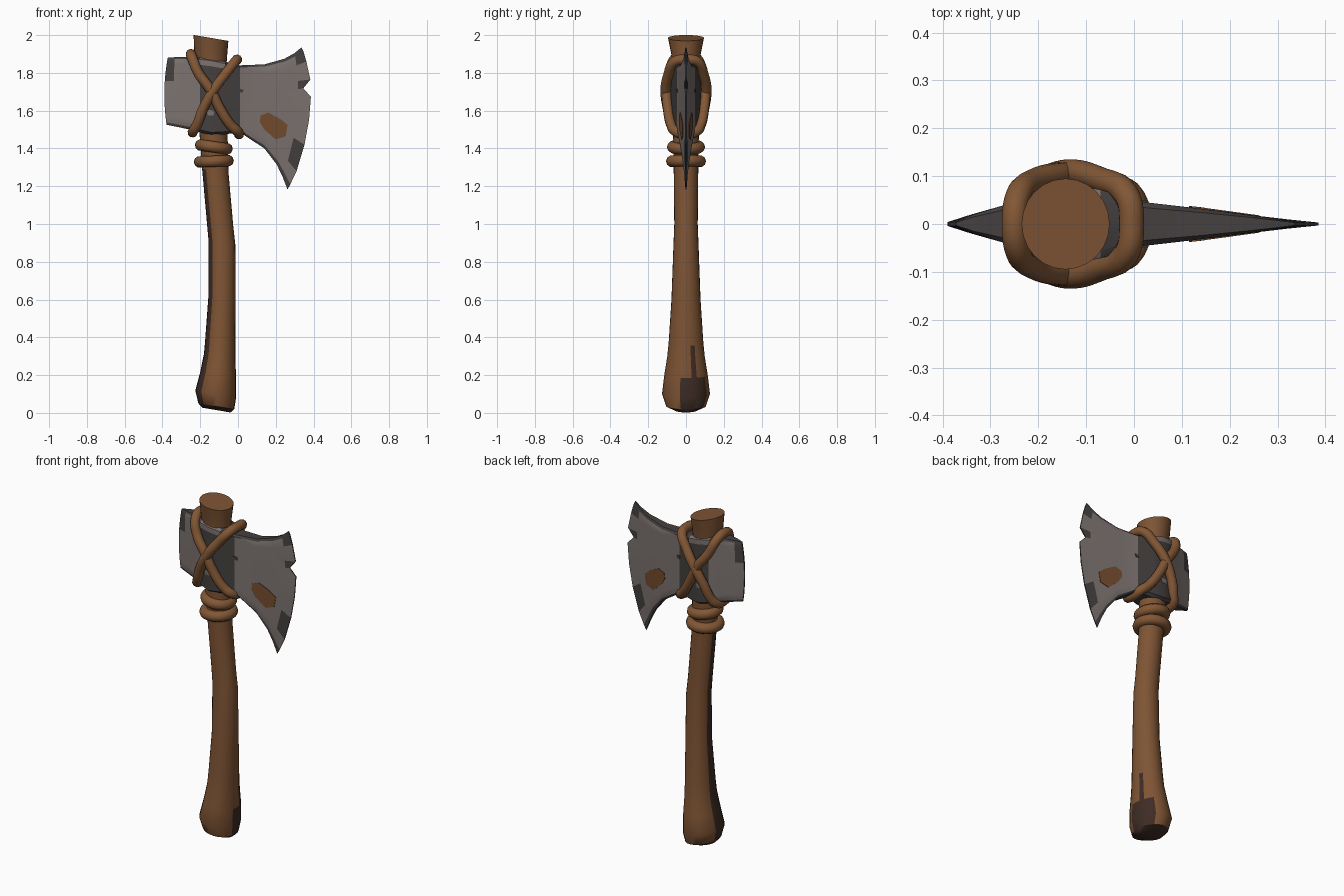
import bpy, bmesh, math
from mathutils import Vector
from mathutils.bvhtree import BVHTree

if "Cube" in bpy.data.objects:
    bpy.data.objects.remove(bpy.data.objects["Cube"])


def material(name, rgb):
    lin = [(c / 255 / 12.92) if c < 11 else ((c / 255 + 0.055) / 1.055) ** 2.4 for c in rgb]
    m = bpy.data.materials.new(name)
    m.diffuse_color = (*lin, 1)
    m.use_nodes = True
    m.node_tree.nodes["Principled BSDF"].inputs["Base Color"].default_value = m.diffuse_color
    return m


BROWN = material("brown wood", (126, 84, 52))
DARK_BROWN = material("dark brown wood", (62, 44, 36))
STEEL = material("grey steel", (124, 115, 112))
DARK_STEEL = material("dark steel", (68, 64, 63))
STRAP = material("leather brown", (130, 87, 53))
RUST = material("rust brown", (116, 76, 46))


def smooth(obj, angle):
    bpy.ops.object.select_all(action='DESELECT')
    obj.select_set(True)
    bpy.context.view_layer.objects.active = obj
    bpy.ops.object.shade_smooth_by_angle(angle=math.radians(angle))


def add_mesh(name, bm, mats, angle=40):
    bmesh.ops.recalc_face_normals(bm, faces=bm.faces[:])
    me = bpy.data.meshes.new(name)
    bm.to_mesh(me)
    obj = bpy.data.objects.new(name, me)
    bpy.context.collection.objects.link(obj)
    for m in mats:
        me.materials.append(m)
    smooth(obj, angle)
    return obj


# Handle: stacked ovals (z, centre x, half x, half y), ends cut on a slant
stations = [(.015, -.115, .075, .06), (.035, -.115, .095, .105), (.1, -.118, .108, .127),
            (.2, -.105, .095, .115), (.3, -.097, .083, .099), (.37, -.094, .08, .092),
            (.6, -.085, .072, .077), (.9, -.085, .071, .066), (1.0, -.095, .07, .062),
            (1.28, -.12, .07, .065), (1.48, -.13, .075, .068), (1.84, -.14, .078, .073),
            (1.9, -.145, .087, .078), (1.985, -.143, .092, .095)]
N = 24
bm = bmesh.new()
rings = []
for z, cx, rx, ry in stations:
    ring = []
    for i in range(N):
        a = math.tau * i / N
        x = rx * math.cos(a)
        ring.append(bm.verts.new((cx + x, ry * math.sin(a), z - 0.17 * x)))
    rings.append(ring)
for k in range(len(rings) - 1):
    z = stations[k][0]
    for i in range(N):
        j = (i + 1) % N
        f = bm.faces.new((rings[k][i], rings[k][j], rings[k + 1][j], rings[k + 1][i]))
        deg = 360 * (i + 0.5) / N
        strip = 165 < deg < 220 and z < 1.28
        wedge = (z < .2 and (deg < 60 or deg > 350)) or (z < .36 and 10 < deg < 35)
        f.material_index = int(strip or wedge or z < .03)
bm.faces.new(rings[0]).material_index = 1
bm.faces.new(rings[-1])
add_mesh("handle", bm, [BROWN, DARK_BROWN], 45)

# Axe head: columns from poll to cutting edge
# (top x, top z, bottom x, bottom z, bulge, half thickness)
columns = [(-.372, 1.88, -.378, 1.525, -.015, .004), (-.335, 1.883, -.335, 1.517, -.005, .02),
           (-.255, 1.885, -.255, 1.50, 0, .044), (-.2, 1.882, -.2, 1.485, 0, .072),
           (-.14, 1.875, -.14, 1.47, 0, .083), (-.07, 1.86, -.07, 1.475, 0, .072),
           (.01, 1.84, .01, 1.485, 0, .047), (.14, 1.845, .14, 1.40, 0, .032),
           (.246, 1.875, .205, 1.315, .02, .018), (.30, 1.905, .236, 1.25, .045, .01)]
edge = [(.336, 1.935), (.346, 1.915), (.362, 1.86), (.383, 1.765), (.345, 1.717), (.386, 1.675),
        (.376, 1.55), (.352, 1.42), (.31, 1.28), (.277, 1.21), (.262, 1.183)]
fr = [(edge[0][1] - z) / (edge[0][1] - edge[-1][1]) for x, z in edge]
last = len(fr) - 1
profile = []
for tx, tz, bx, bz, bulge, th in columns:
    profile.append([(tx + (bx - tx) * f + bulge * (1 - (2 * f - 1) ** 2), tz + (bz - tz) * f,
                     th * (0.75 if r in (0, last) else 1)) for r, f in enumerate(fr)])
profile.append([(x, z, .003) for x, z in edge])

bm = bmesh.new()
sides = [[[bm.verts.new((x, s * t, z)) for x, z, t in col] for col in profile] for s in (-1, 1)]
C = len(profile)
for grid in sides:
    for c in range(C - 1):
        for r in range(last):
            f = bm.faces.new((grid[c][r], grid[c + 1][r], grid[c + 1][r + 1], grid[c][r + 1]))
            p = f.calc_center_median()
            rim = r in (0, last - 1) and not -.2 < p.x < -.07
            socket = -.2 < p.x < -.02 and p.z < 1.83
            corner = c == 0 and (p.z > 1.76 or p.z < 1.55)
            nick = c == C - 2 and r in (0, 1, 3, 7)
            f.material_index = int(rim or socket or corner or nick)
a, b = sides
for c in range(C - 1):
    for r in (0, last):
        bm.faces.new((a[c][r], a[c + 1][r], b[c + 1][r], b[c][r])).material_index = 1
for r in range(last):
    for c in (0, C - 1):
        bm.faces.new((a[c][r], a[c][r + 1], b[c][r + 1], b[c][r])).material_index = 1
bm.normal_update()
tree = BVHTree.FromBMesh(bm)
add_mesh("axe_head", bm, [STEEL, DARK_STEEL], 30)


# Thin patches laid on both faces of the head
def patch(name, outline, mat):
    n = len(outline)
    mid = (sum(p[0] for p in outline) / n, sum(p[1] for p in outline) / n)
    bm = bmesh.new()
    for s in (-1, 1):
        vs = []
        for x, z in outline + [mid]:
            hit = tree.ray_cast(Vector((x, s, z)), Vector((0, -s, 0)))[0]
            vs.append((bm.verts.new((x, hit.y + s * .003, z)), bm.verts.new((x, hit.y - s * .002, z))))
        for i in range(n):
            j = (i + 1) % n
            bm.faces.new((vs[i][0], vs[j][0], vs[n][0]))
            bm.faces.new((vs[i][1], vs[j][1], vs[n][1]))
            bm.faces.new((vs[i][0], vs[j][0], vs[j][1], vs[i][1]))
    add_mesh(name, bm, [mat], 30)


patch("rust_patch", [(.12, 1.575), (.16, 1.59), (.225, 1.555), (.262, 1.525), (.252, 1.465),
                     (.2, 1.447), (.14, 1.50), (.115, 1.54)], RUST)
patch("dark_speck", [(.003, 1.715), (.03, 1.712), (.025, 1.695), (.008, 1.695)], DARK_STEEL)
patch("worn_spot", [(-.165, 1.6), (-.145, 1.605), (-.125, 1.595), (-.13, 1.575), (-.16, 1.575)], STEEL)


# Crossed straps: closed loops, front half mirrored to the back
def strap(name, half):
    pts = half + [(x, -y, z) for x, y, z in half[-2:0:-1]]
    cu = bpy.data.curves.new(name, 'CURVE')
    cu.dimensions = '3D'
    cu.bevel_depth = .027
    cu.bevel_resolution = 3
    cu.resolution_u = 5
    sp = cu.splines.new('BEZIER')
    sp.bezier_points.add(len(pts) - 1)
    for bp, p in zip(sp.bezier_points, pts):
        bp.co = p
        bp.handle_left_type = bp.handle_right_type = 'AUTO'
    sp.use_cyclic_u = True
    obj = bpy.data.objects.new(name, cu)
    bpy.context.collection.objects.link(obj)
    bpy.ops.object.select_all(action='DESELECT')
    obj.select_set(True)
    bpy.context.view_layer.objects.active = obj
    bpy.ops.object.convert(target='MESH')
    obj = bpy.context.view_layer.objects.active
    obj.data.materials.clear()
    obj.data.materials.append(STRAP)
    smooth(obj, 60)


strap("strap_falling", [(-.25, 0, 1.90), (-.243, -.055, 1.88), (-.21, -.088, 1.80), (-.145, -.103, 1.71),
                        (-.095, -.096, 1.61), (-.04, -.078, 1.525), (-.002, -.055, 1.49), (.005, 0, 1.475)])
strap("strap_rising", [(-.005, 0, 1.87), (-.015, -.06, 1.86), (-.07, -.093, 1.79), (-.125, -.108, 1.715),
                       (-.185, -.096, 1.61), (-.215, -.075, 1.53), (-.235, -.05, 1.495), (-.24, 0, 1.485)])

# Bound rings below the head
for name, z, tilt, major in (("upper_ring", 1.408, .14, .07), ("lower_ring", 1.332, -.04, .075)):
    bpy.ops.mesh.primitive_torus_add(major_segments=28, minor_segments=10, major_radius=major,
                                     minor_radius=.031, location=(-.128, 0, z), rotation=(0, tilt, 0))
    ring = bpy.context.object
    ring.name = name
    ring.data.materials.append(STRAP)
    smooth(ring, 60)
